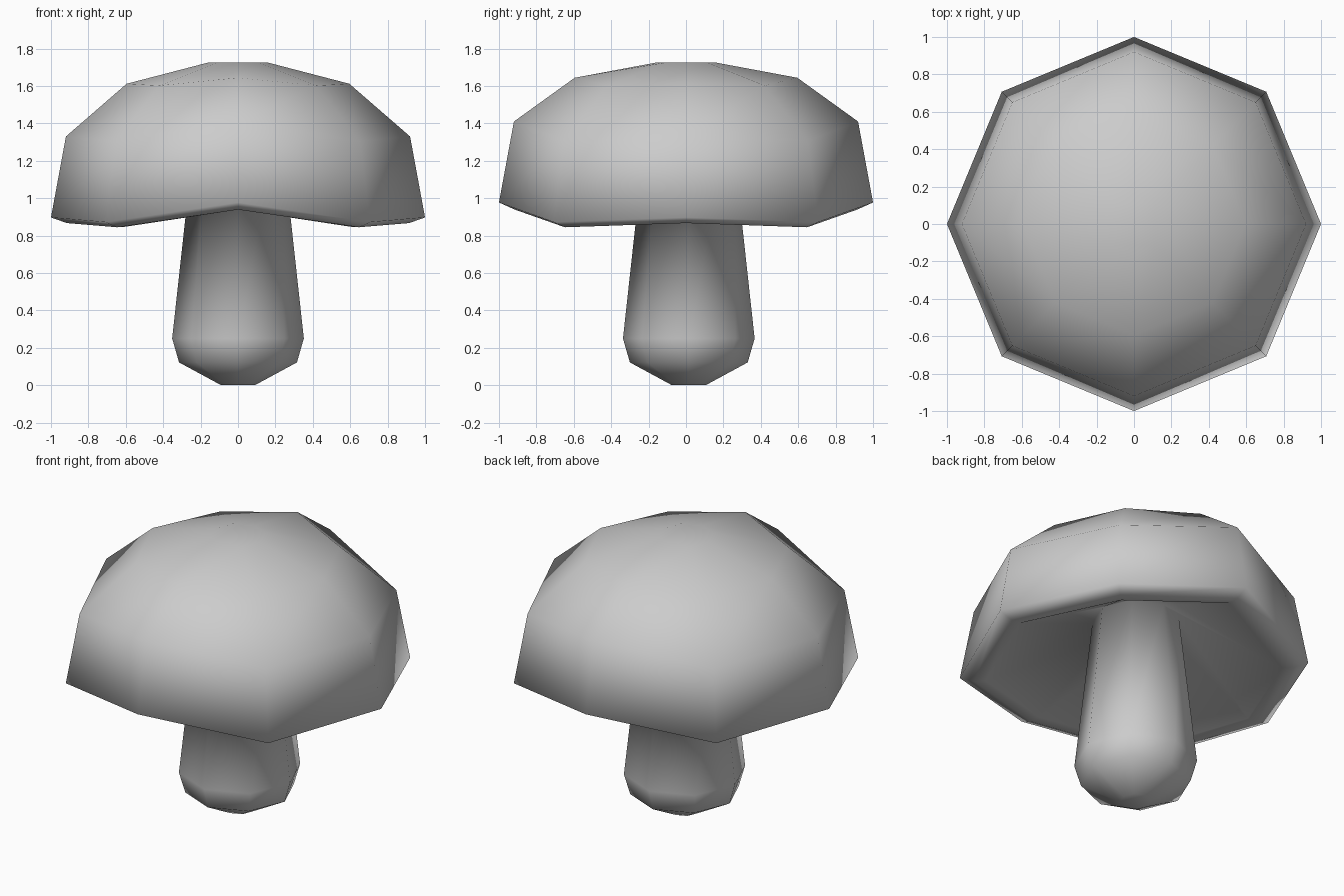
import bpy, bmesh
from math import sin, cos, pi

SIDES = 8

old = bpy.data.objects.get("Cube")
if old:
    bpy.data.objects.remove(old, do_unlink=True)

grey = bpy.data.materials.new("plain grey")
grey.use_nodes = True
grey.diffuse_color = (0.604, 0.604, 0.604, 1)
grey.node_tree.nodes["Principled BSDF"].inputs["Base Color"].default_value = (0.604, 0.604, 0.604, 1)


def lathe(name, profile, wave):
    """Eight-sided turned shape; each ring is (radius, height, wave strength, y shift)."""
    bm = bmesh.new()
    rings = []
    for radius, height, strength, shift in profile:
        ring = []
        for i in range(SIDES):
            a = 2 * pi * i / SIDES
            z = height + strength * wave[i % len(wave)]
            ring.append(bm.verts.new((radius * cos(a), radius * sin(a) + shift, z)))
        rings.append(ring)
    for low, high in zip(rings, rings[1:]):
        for i in range(SIDES):
            j = (i + 1) % SIDES
            bm.faces.new((low[i], low[j], high[j], high[i]))
    bm.faces.new(rings[0])
    bm.faces.new(rings[-1])
    bmesh.ops.recalc_face_normals(bm, faces=bm.faces)
    mesh = bpy.data.meshes.new(name)
    bm.to_mesh(mesh)
    bm.free()
    mesh.materials.append(grey)
    mesh.shade_smooth()
    obj = bpy.data.objects.new(name, mesh)
    bpy.context.collection.objects.link(obj)


# Height change around the cap: sides, diagonals, front and back
rim_wave = (0, -0.025, 0.08, -0.025)

# Rounded foot and tapering stem
stem = [
    (0.09, 0, 0, 0.015),
    (0.315, 0.122, 0, 0.015),
    (0.352, 0.25, 0, 0.015),
    (0.249, 1.19, 0, 0.015),
]

# Sloping underside, flat lip, outer dome and crown
cap = [
    (0.85, 0.87, 0.9, 0),
    (0.915, 0.867, 0.9, 0),
    (1.00, 0.897, 1, 0),
    (0.92, 1.33, 1, 0),
    (0.595, 1.612, 0.4, 0),
    (0.16, 1.725, 0, 0),
]

# Stem and cap share one continuous smooth surface
lathe("mushroom", stem + cap, rim_wave)
